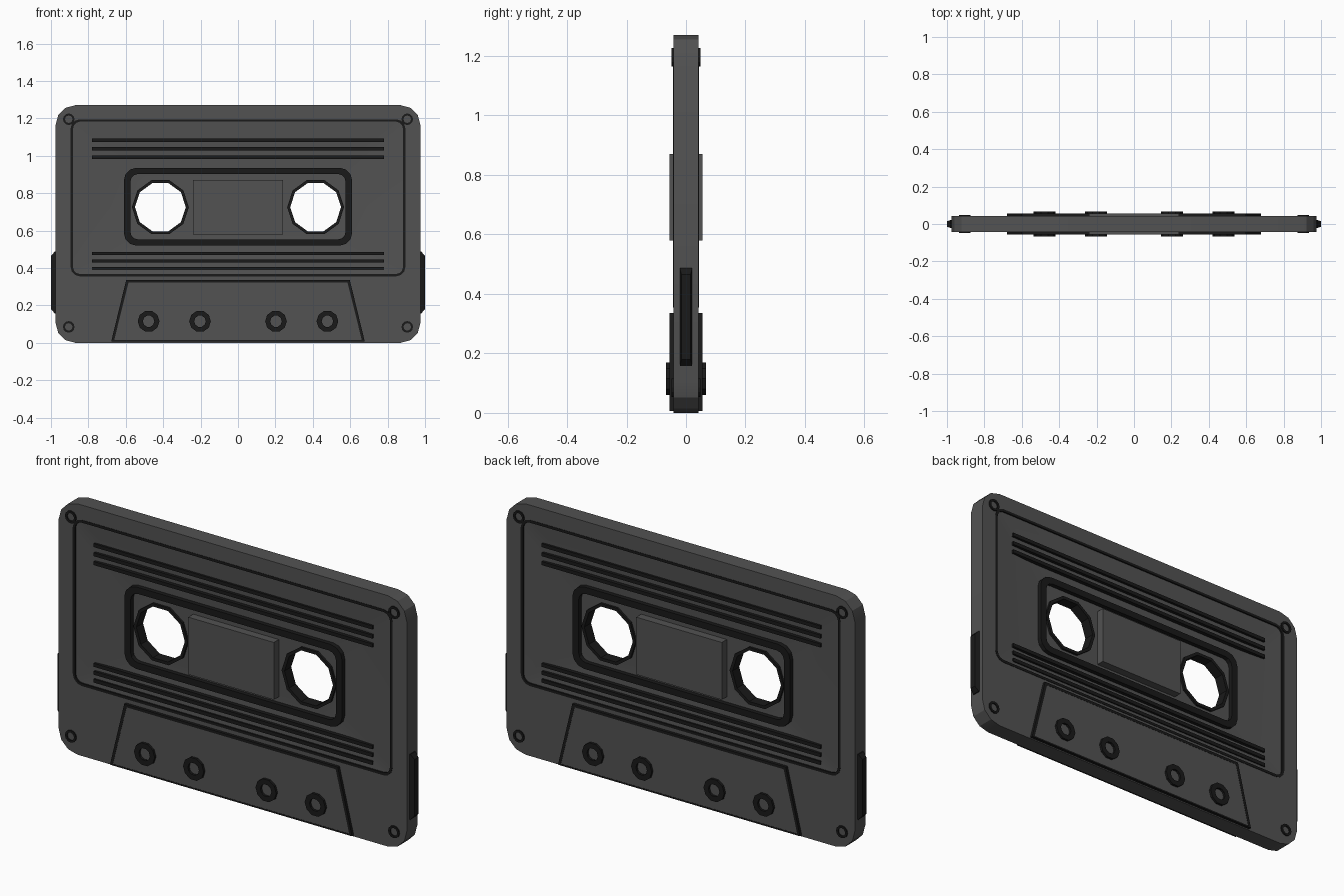
import bpy, bmesh, math

if "Cube" in bpy.data.objects:
    bpy.data.objects.remove(bpy.data.objects["Cube"])


def material(name, v):
    m = bpy.data.materials.new(name)
    m.diffuse_color = (v, v, v, 1)
    m.use_nodes = True
    m.node_tree.nodes["Principled BSDF"].inputs["Base Color"].default_value = m.diffuse_color
    return m


SHELL = material("charcoal", 0.085)
BLACK = material("black", 0.01)


def loft(name, loops, mat=SHELL, closed=False, mirror=""):
    """Skin a list of equal-length point loops; capped unless closed."""
    bm = bmesh.new()
    vs = [[bm.verts.new(p) for p in lp] for lp in loops]
    n = len(vs[0])
    for k in range(len(vs) if closed else len(vs) - 1):
        a, b = vs[k], vs[(k + 1) % len(vs)]
        for i in range(n):
            j = (i + 1) % n
            bm.faces.new((a[i], a[j], b[j], b[i]))
    if not closed:
        bm.faces.new(vs[0])
        bm.faces.new(vs[-1])
    bmesh.ops.recalc_face_normals(bm, faces=bm.faces)
    me = bpy.data.meshes.new(name)
    bm.to_mesh(me)
    bm.free()
    me.materials.append(mat)
    ob = bpy.data.objects.new(name, me)
    bpy.context.collection.objects.link(ob)
    if mirror:
        mod = ob.modifiers.new("mirror", "MIRROR")
        mod.use_axis = [c in mirror for c in "XYZ"]
    return ob


def at(outline, y):
    return [(x, y, z) for x, z in outline]


def prism(name, outline, y0, y1, mat=SHELL, mirror=""):
    return loft(name, [at(outline, y0), at(outline, y1)], mat, False, mirror)


def ring(name, outer, inner, y0, y1, mat=BLACK, mirror=""):
    loops = [at(outer, y0), at(outer, y1), at(inner, y1), at(inner, y0)]
    return loft(name, loops, mat, True, mirror)


def circle(cx, cz, r, n=10):
    return [(cx + r * math.cos(2 * math.pi * i / n),
             cz + r * math.sin(2 * math.pi * i / n)) for i in range(n)]


def round_rect(hw, z0, z1, r, seg=3):
    pts = []
    corners = [(hw - r, z1 - r), (r - hw, z1 - r), (r - hw, z0 + r), (hw - r, z0 + r)]
    for q, (cx, cz) in enumerate(corners):
        for i in range(seg + 1):
            a = math.pi / 2 * (q + i / seg)
            pts.append((cx + r * math.cos(a), cz + r * math.sin(a)))
    return pts


def rect(hw, z0, z1):
    return [(-hw, z0), (hw, z0), (hw, z1), (-hw, z1)]


HUB_X, HUB_Z = 0.415, 0.725

# Shell with a dished recess on both faces and two through holes
shell = prism("cassette_shell", round_rect(0.975, 0, 1.27, 0.105), -0.042, 0.042)
panel = round_rect(0.885, 0.365, 1.185, 0.04)
frame = round_rect(0.61, 0.52, 0.935, 0.065)
cutters = []
for s in (-1, 1):
    cutters.append(loft("recess_cutter", [at(panel, s * 0.08), at(panel, s * 0.037),
                                          at(frame, s * 0.016)]))
    cutters.append(prism("hole_cutter", circle(s * HUB_X, HUB_Z, 0.143), -0.1, 0.1))
bpy.context.view_layer.objects.active = shell
for c in cutters:
    mod = shell.modifiers.new("cut", "BOOLEAN")
    mod.operation, mod.solver, mod.object = "DIFFERENCE", "EXACT", c
    bpy.ops.object.modifier_apply(modifier=mod.name)
    bpy.data.objects.remove(c)
shell.select_set(True)
bpy.ops.object.shade_smooth_by_angle(angle=math.radians(25))

# Dark outline of the recess, and the raised window frame
ring("recess_outline", round_rect(0.895, 0.355, 1.195, 0.05),
     round_rect(0.882, 0.368, 1.182, 0.037), -0.044, -0.033, mirror="Y")
ring("window_frame", frame, round_rect(0.575, 0.553, 0.902, 0.04),
     -0.038, -0.012, mirror="Y")

# Central window block and reel hub rings
prism("tape_window", rect(0.24, 0.58, 0.87), -0.056, 0.056)
for s, side in ((-1, "left"), (1, "right")):
    ring(f"hub_ring_{side}", circle(s * HUB_X, HUB_Z, 0.152),
         circle(s * HUB_X, HUB_Z, 0.136), -0.027, 0.027)

# Grip ribs above and below the window
for i, z in enumerate((1.083, 1.037, 0.992, 0.477, 0.437, 0.397)):
    prism(f"grip_rib_{i}", rect(0.78, z - 0.009, z + 0.009), -0.04, -0.018, BLACK, "Y")

# Raised trapezoid at the tape opening, with a dark border
trapezoid = [(-0.678, 0.006), (0.678, 0.006), (0.598, 0.335), (-0.598, 0.335)]
inner = [(-0.662, 0.014), (0.662, 0.014), (0.586, 0.321), (-0.586, 0.321)]
prism("head_panel", inner, -0.055, -0.04, SHELL, "Y")
ring("head_panel_border", trapezoid, inner, -0.056, -0.04, BLACK, "Y")

# Guide hole rings
for i, x in enumerate((-0.478, -0.203, 0.203, 0.478)):
    ring(f"guide_ring_{i}", circle(x, 0.115, 0.058), circle(x, 0.115, 0.031),
         -0.067, -0.05, mirror="Y")

# Corner screws
for name, z in (("lower", 0.085), ("upper", 1.195)):
    ring(f"{name}_screws", circle(0.905, z, 0.031, 12), circle(0.905, z, 0.02, 12),
         -0.048, -0.038, mirror="XY")


# Tapered side grips
def side_loop(x, hy, z0, z1):
    return [(x, -hy, z0), (x, hy, z0), (x, hy, z1), (x, -hy, z1)]


loft("side_grips", [side_loop(0.96, 0.021, 0.157, 0.487),
                    side_loop(0.98, 0.021, 0.157, 0.487),
                    side_loop(1.0, 0.015, 0.18, 0.465)], BLACK, mirror="X")
